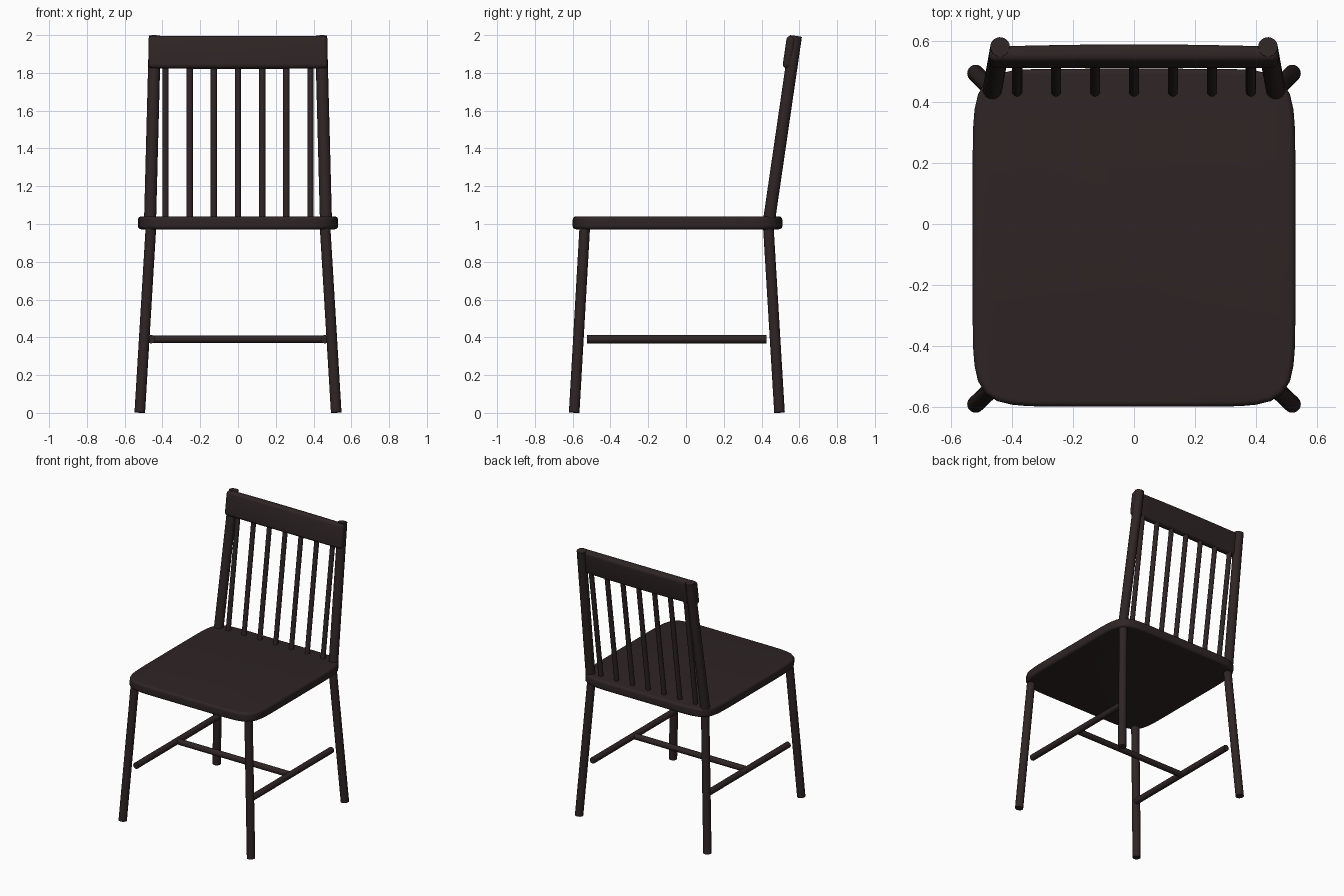
import bpy, bmesh, math
from mathutils import Vector

if "Cube" in bpy.data.objects:
    bpy.data.objects.remove(bpy.data.objects["Cube"])

COLOUR = (0.028, 0.018, 0.018, 1)
wood = bpy.data.materials.new("dark_brown_wood")
wood.use_nodes = True
wood.diffuse_color = COLOUR
shader = next(n for n in wood.node_tree.nodes if n.type == 'BSDF_PRINCIPLED')
shader.inputs["Base Color"].default_value = COLOUR
shader.inputs["Roughness"].default_value = 0.6


def finish(obj, name):
    obj.name = name
    obj.data.name = name
    obj.data.materials.append(wood)
    bpy.ops.object.select_all(action='DESELECT')
    obj.select_set(True)
    bpy.context.view_layer.objects.active = obj
    bpy.ops.object.shade_smooth_by_angle(angle=math.radians(35))
    return obj


def rod(name, start, end, radius, sides=24):
    """Round bar between two points."""
    a, b = Vector(start), Vector(end)
    bpy.ops.mesh.primitive_cylinder_add(vertices=sides, radius=radius,
                                        depth=(b - a).length, location=(a + b) / 2)
    obj = bpy.context.object
    obj.rotation_euler = (b - a).to_track_quat('Z', 'Y').to_euler()
    return finish(obj, name)


def slab(name, outline, height, bevel, location, tilt=0):
    """Plan outline extruded upward about its centre, with rounded edges."""
    bm = bmesh.new()
    face = bm.faces.new([bm.verts.new((x, y, -height / 2)) for x, y in outline])
    top = bmesh.ops.extrude_face_region(bm, geom=[face])["geom"]
    bmesh.ops.translate(bm, vec=(0, 0, height),
                        verts=[v for v in top if isinstance(v, bmesh.types.BMVert)])
    bmesh.ops.recalc_face_normals(bm, faces=bm.faces)
    sharp = [e for e in bm.edges if e.calc_face_angle() > math.radians(30)]
    bmesh.ops.bevel(bm, geom=sharp, offset=bevel, segments=5, profile=0.5, affect='EDGES')
    mesh = bpy.data.meshes.new(name)
    bm.to_mesh(mesh)
    bm.free()
    obj = bpy.data.objects.new(name, mesh)
    bpy.context.collection.objects.link(obj)
    obj.location = location
    obj.rotation_euler.x = tilt
    return finish(obj, name)


# Seat: softly squared outline
def squircle(half_x, half_y, power, count):
    points = []
    for i in range(count):
        t = 2 * math.pi * i / count
        c, s = math.cos(t), math.sin(t)
        r = (abs(c) ** power + abs(s) ** power) ** (-1 / power)
        points.append((half_x * r * c, half_y * r * s))
    return points


slab("seat", squircle(0.53, 0.555, 8.5, 96), 0.068, 0.018, (0, -0.045, 1.006))

# Splayed legs, back posts and side stretchers, mirrored left and right
for side, sx in (("left", 1), ("right", -1)):
    rod(f"front_leg_{side}", (sx * 0.52, -0.592, 0.002), (sx * 0.46, -0.535, 1.0), 0.028)
    rod(f"back_leg_{side}", (sx * 0.52, 0.495, 0.002), (sx * 0.46, 0.435, 1.0), 0.028)
    rod(f"back_post_{side}", (sx * 0.466, 0.437, 1.0), (sx * 0.44, 0.582, 1.995), 0.032)
    rod(f"side_stretcher_{side}", (sx * 0.46, -0.525, 0.39), (sx * 0.46, 0.425, 0.39), 0.022)

# Cross stretcher between the side stretchers
rod("cross_stretcher", (-0.46, -0.05, 0.39), (0.46, -0.05, 0.39), 0.021)

# Back spindles
for i in range(7):
    x = (i - 3) * 0.128
    rod(f"spindle_{i + 1}", (x, 0.432, 1.01), (x, 0.552, 1.86), 0.017, 16)

# Top rail: flat front, slightly bowed back
HALF = 0.475
bow = [(HALF * k / 4, 0.031 - 0.008 * (k / 4) ** 2) for k in range(4, -5, -1)]
slab("top_rail", [(-HALF, -0.028), (HALF, -0.028)] + bow, 0.174, 0.022,
     (0, 0.55, 1.909), math.radians(-8.3))
